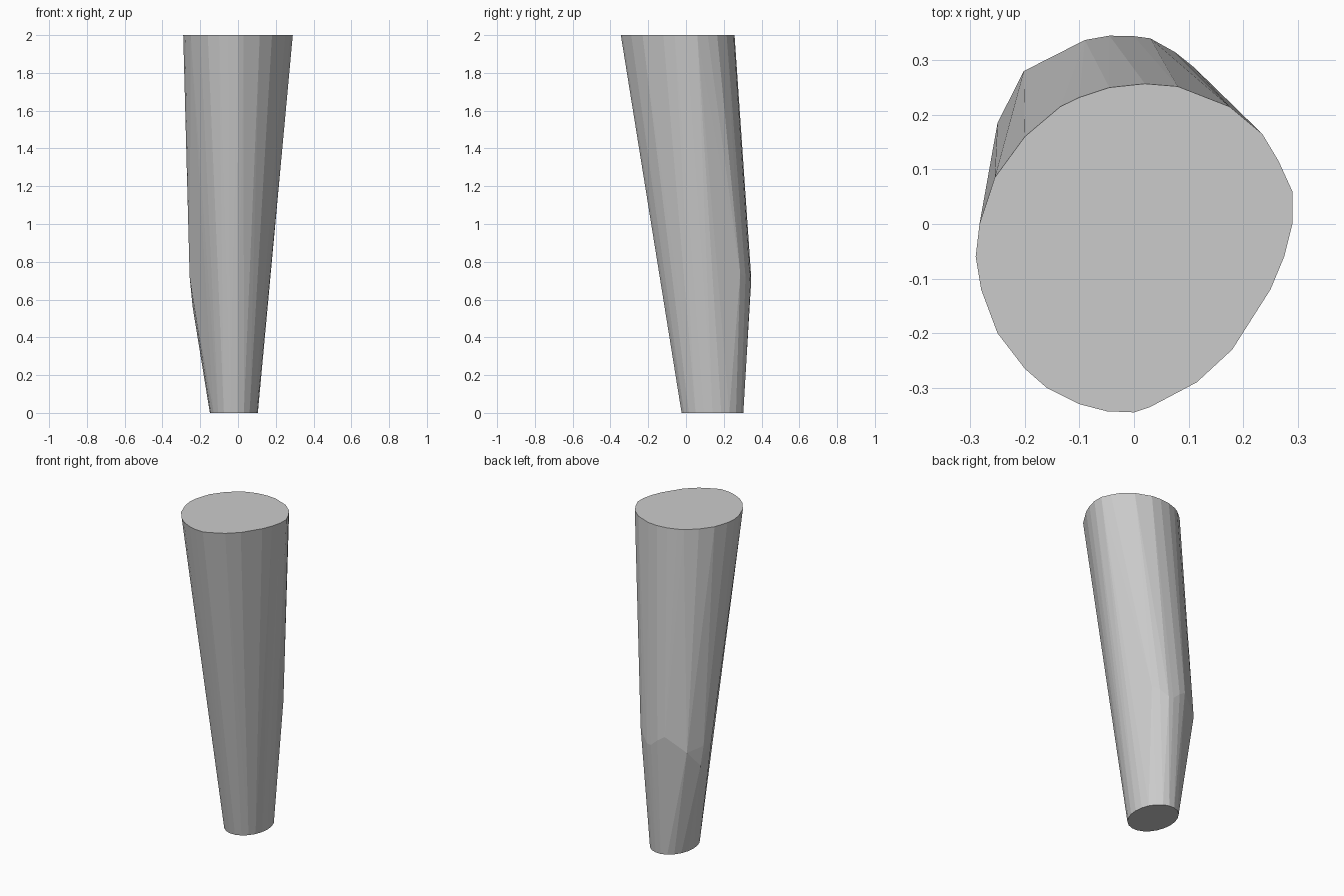
import bpy, bmesh, math

if "Cube" in bpy.data.objects:
    bpy.data.objects.remove(bpy.data.objects["Cube"])

# Top outline at z = 2
top = [(.29, .06), (.29, 0), (.275, -.06), (.25, -.12), (.215, -.175), (.18, -.23),
       (.115, -.29), (.03, -.335), (0, -.345), (-.05, -.343), (-.1, -.33), (-.16, -.3),
       (-.2, -.265), (-.25, -.2), (-.28, -.12), (-.29, -.06), (-.283, 0), (-.255, .085),
       (-.2, .16), (-.135, .215), (-.1, .232), (-.045, .25), (.02, .257), (.08, .252),
       (.175, .215), (.235, .165), (.265, .115)]

# Bulge on the back and left side, where the stem bends
bulge = [(-.256, .11, .72), (-.25, .185, .68), (-.24, .2, .56), (-.202, .28, .66),
         (-.09, .337, .75), (-.045, .345, .72), (0, .344, .68), (.03, .34, .68),
         (.075, .315, .72), (.11, .287, .74)]

# Narrow oval foot at z = 0
foot = [(-.022 + .127 * math.cos(a), .14 + .165 * math.sin(a), 0)
        for a in (i * math.tau / 22 for i in range(22))]

# Tapered stem: the skin stretched over the three outlines
bm = bmesh.new()
for p in [(x, y, 2) for x, y in top] + bulge + foot:
    bm.verts.new(p)
bmesh.ops.convex_hull(bm, input=bm.verts[:])
loose = [v for v in bm.verts if not v.link_faces]
bmesh.ops.delete(bm, geom=loose, context='VERTS')
bmesh.ops.dissolve_limit(bm, angle_limit=math.radians(0.5),
                         verts=bm.verts[:], edges=bm.edges[:])
bmesh.ops.recalc_face_normals(bm, faces=bm.faces[:])

mesh = bpy.data.meshes.new("tapered_stem")
bm.to_mesh(mesh)
bm.free()
bpy.context.collection.objects.link(bpy.data.objects.new("tapered_stem", mesh))
